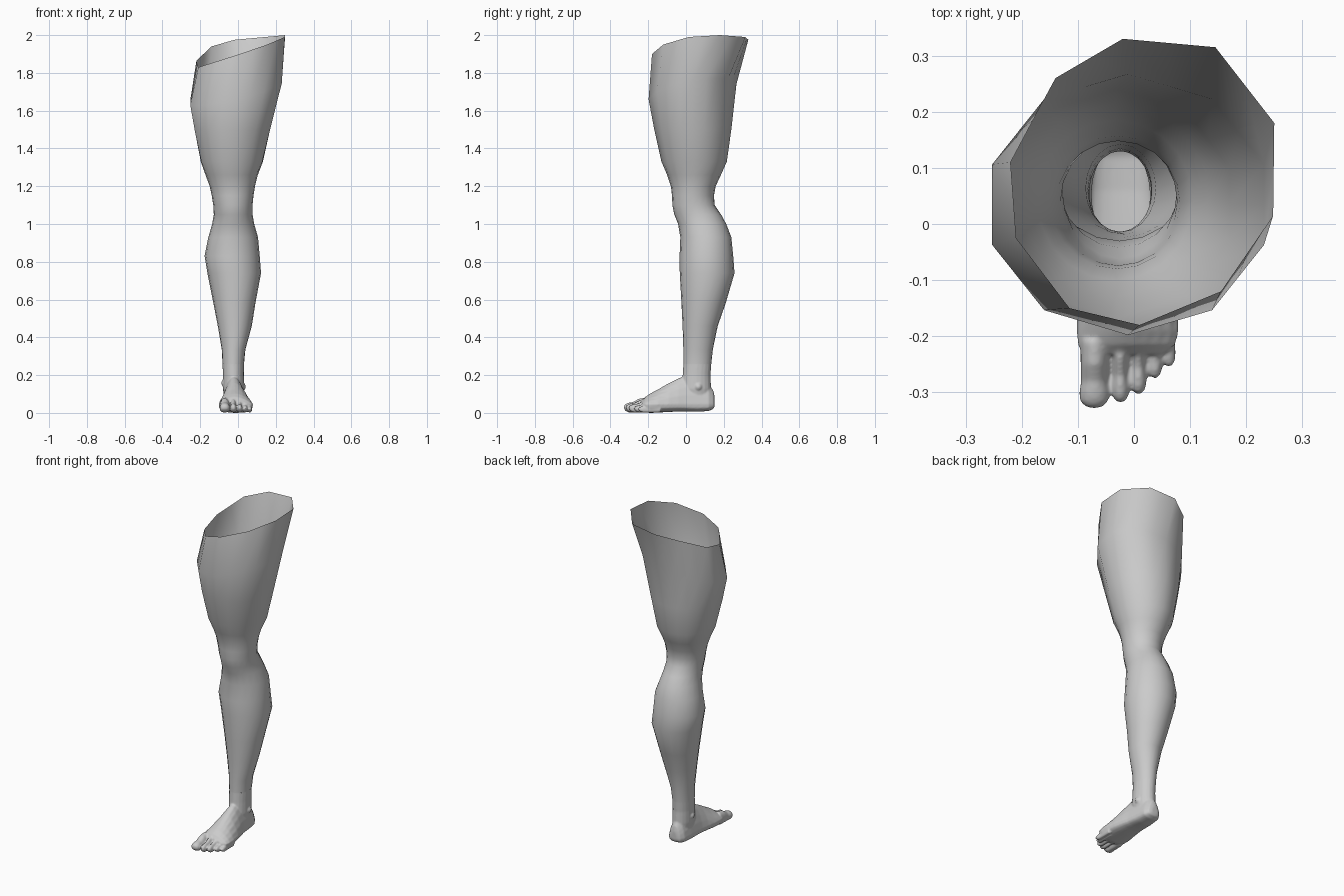
import bpy, bmesh
from math import sin, cos, pi

if "Cube" in bpy.data.objects:
    bpy.data.objects.remove(bpy.data.objects["Cube"])

N = 20


def ring(z, x0, x1, y0, y1, flat=0.0, tx=0.0, ty=0.0):
    """Horizontal leg section; flat=1 gives a ten-sided outline."""
    pts = []
    for i in range(N):
        a = pi / 10 + 2 * pi * i / N
        r = 1 - flat * (1 - cos(pi / 10)) if i % 2 else 1
        k = 1 + 0.05 * flat
        pts.append(((x0 + x1) / 2 + (x1 - x0) / 2 * r * k * cos(a),
                    (y0 + y1) / 2 + (y1 - y0) / 2 * r * sin(a),
                    z + tx * cos(a) + ty * sin(a)))
    return pts


def section(y, x0, x1, z0, z1, zm, taper=0.0):
    """Upright foot section with a flattened sole and a domed top."""
    pts = []
    for i in range(N):
        a = 2 * pi * i / N
        c, s = cos(a), sin(a)
        x = (x0 + x1) / 2 + (x1 - x0) / 2 * c * (1 - taper * max(s, 0))
        if s > 0:
            x += (-0.03 - (x0 + x1) / 2) * s * taper
            z = zm + (z1 - zm) * s
        else:
            z = zm - (zm - z0) * (-s) ** 0.6
        pts.append((x, y, z))
    return pts


def loft(bm, rings, closed):
    start = len(bm.faces)
    vs = [[bm.verts.new(p) for p in r] for r in rings]
    faces = []
    for a, b in zip(vs, vs[1:]):
        for i in range(N):
            j = (i + 1) % N
            faces.append(bm.faces.new((a[i], a[j], b[j], b[i])))
    if closed:
        faces += [bm.faces.new(vs[0]), bm.faces.new(vs[-1])]
    bmesh.ops.recalc_face_normals(bm, faces=faces)


def make(name, bm):
    me = bpy.data.meshes.new(name)
    bm.to_mesh(me)
    bm.free()
    ob = bpy.data.objects.new(name, me)
    bpy.context.collection.objects.link(ob)
    for p in me.polygons:
        p.use_smooth = True
    return ob


# Leg: open tube from the ankle to the slanted thigh rim
rim10 = [(.25, .18, 2.0), (.145, .315, 1.99), (-.02, .33, 1.975), (-.14, .26, 1.94),
         (-.22, .11, 1.865), (-.21, -.025, 1.83), (-.115, -.15, 1.86), (.01, -.18, 1.9),
         (.155, -.12, 1.95), (.248, .015, 1.99)]
rim = []
for p, q in zip(rim10, rim10[1:] + rim10[:1]):
    rim += [p, tuple((u + v) / 2 for u, v in zip(p, q))]
CUT = 0.26
ankle = [(.05, -.07, .02, 0, .125), (.13, -.08, .033, -.025, .133),
         (.2, -.08, .031, -.018, .13), (CUT, -.082, .032, -.014, .134)]
rows = [(.335, -.086, .039, -.014, .142), (.46, -.107, .073, -.018, .168),
        (.58, -.13, .092, -.024, .21), (.74, -.162, .122, -.033, .257),
        (.83, -.177, .115, -.034, .25), (.93, -.157, .106, -.03, .24),
        (1.0, -.137, .086, -.042, .213), (1.05, -.128, .077, -.062, .186),
        (1.1, -.131, .077, -.072, .152), (1.15, -.139, .082, -.074, .148),
        (1.2, -.15, .09, -.08, .157), (1.26, -.172, .105, -.1, .185),
        (1.33, -.197, .132, -.13, .216, .6), (1.5, -.23, .17, -.168, .24, 1),
        (1.7, -.253, .232, -.198, .267, 1, .06, .04)]
bm = bmesh.new()
loft(bm, [ring(*r) for r in [ankle[-1]] + rows] + [rim], False)
make("leg", bm)

# Foot body: heel to ball
bm = bmesh.new()
body = [(.152, -.045, -.005, .04, .09), (.145, -.062, .014, .025, .12),
        (.12, -.077, .03, .014, .16), (.06, -.082, .037, .01, .2),
        (0, -.085, .045, .012, .2), (-.04, -.087, .055, .012, .185),
        (-.09, -.093, .067, .009, .16), (-.15, -.102, .078, .006, .126),
        (-.19, -.103, .08, .004, .105), (-.215, -.1, .074, .008, .088),
        (-.232, -.09, .05, .02, .068)]
loft(bm, [section(*r, .05, .3) for r in body], True)

# Ankle stump, trimmed later to meet the leg
loft(bm, [ring(*r) for r in ankle + [(.335, -.086, .039, -.014, .142)]], True)

# Toes: x at root, x at tip, tip y, half width, top height at root
toes = [(-.07, -.071, -.328, .027, .085), (-.025, -.024, -.318, .0155, .08),
        (.008, .008, -.303, .0145, .074), (.036, .037, -.275, .0135, .066),
        (.061, .062, -.255, .0125, .058)]
for xr, xt, tip, w, top in toes:
    rings = []
    root = tip + .12
    for t, k, h in [(0, .95, 1), (.35, .92, .92), (.6, .88, .72), (.78, 1, .68),
                    (.9, .92, .62), (.97, .62, .54), (1, .25, .45)]:
        x = xr + (xt - xr) * t
        z0 = .006 + .018 * max(0, (t - .85) / .15)
        zm = z0 + (top * h - z0) * .5
        rings.append(section(root + (tip - root) * t, x - w * k, x + w * k, z0, top * h, zm))
    loft(bm, rings, True)

# Ankle bones
for x, y, z in [(-.067, .05, .16), (.02, .065, .14)]:
    s = bmesh.ops.create_icosphere(bm, subdivisions=3, radius=.022)["verts"]
    bmesh.ops.translate(bm, verts=s, vec=(x, y, z))

# Fuse the foot parts into one skin
raw = make("foot_parts", bm)
m = raw.modifiers.new("fuse", "REMESH")
m.mode = "VOXEL"
m.voxel_size = .0045
m = raw.modifiers.new("soften", "SMOOTH")
m.factor = .5
m.iterations = 6
deps = bpy.context.evaluated_depsgraph_get()
bm = bmesh.new()
bm.from_mesh(raw.evaluated_get(deps).to_mesh())
bpy.data.objects.remove(raw)
bmesh.ops.bisect_plane(bm, geom=bm.verts[:] + bm.edges[:] + bm.faces[:],
                       plane_co=(0, 0, CUT), plane_no=(0, 0, 1), clear_outer=True)
low = min(v.co.z for v in bm.verts)
for v in bm.verts:
    v.co.z -= low * max(0, 1 - v.co.z / CUT)
make("foot", bm)
